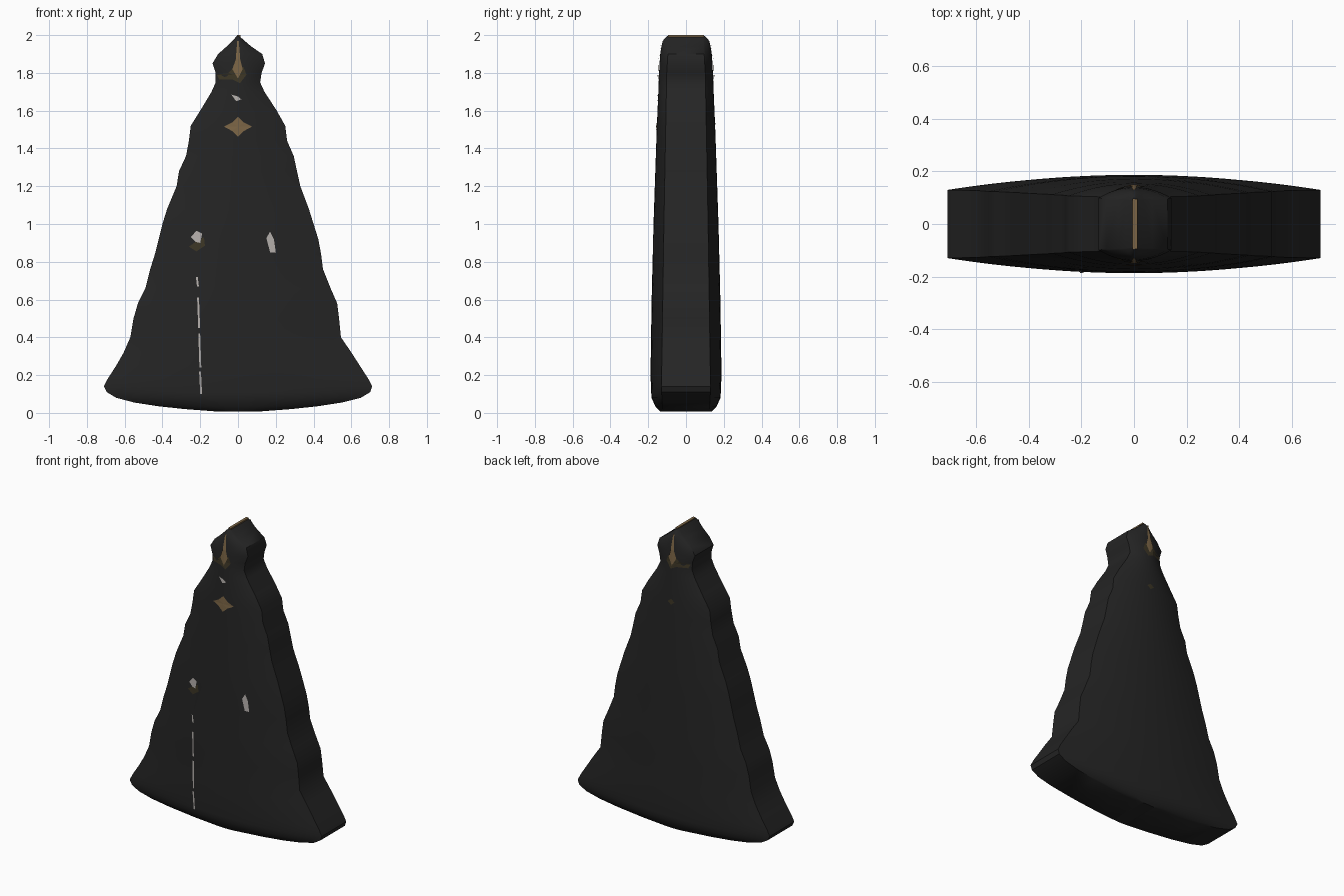
import bpy
import bmesh
import math

cube = bpy.data.objects.get("Cube")
if cube:
    bpy.data.objects.remove(cube)


def make_material(name, r, g, b):
    mat = bpy.data.materials.new(name)
    mat.use_nodes = True
    mat.diffuse_color = (r, g, b, 1)
    shader = mat.node_tree.nodes["Principled BSDF"]
    shader.inputs["Base Color"].default_value = (r, g, b, 1)
    shader.inputs["Roughness"].default_value = 0.9
    return mat


black = make_material("black cloth", 0.018, 0.018, 0.018)
gold = make_material("dull gold", 0.2, 0.13, 0.06)
olive = make_material("dark olive", 0.045, 0.036, 0.018)
grey = make_material("pale grey", 0.46, 0.43, 0.41)

# Silhouette of the cloak: height, left-hand edge, right-hand edge
OUTLINE = [
    (0.008, -.12, .12), (.02, -.28, .28), (.035, -.42, .42), (.055, -.55, .55),
    (.08, -.645, .65), (.11, -.695, .7), (.14, -.71, .71), (.18, -.69, .69),
    (.25, -.645, .645), (.32, -.605, .6), (.4, -.57, .545), (.5, -.553, .535),
    (.58, -.53, .525), (.66, -.49, .49), (.76, -.465, .45), (.84, -.44, .44),
    (.92, -.42, .425), (1, -.4, .4), (1.08, -.375, .375), (1.2, -.325, .33),
    (1.28, -.312, .312), (1.36, -.275, .295), (1.44, -.26, .26),
    (1.52, -.25, .25), (1.6, -.2, .205), (1.7, -.14, .14), (1.75, -.118, .117),
    (1.8, -.118, .125), (1.85, -.135, .143), (1.9, -.105, .128),
    (1.94, -.06, .07), (1.97, -.03, .035), (1.995, -.006, .006),
]
# Half depth along the middle and along the rim, by height
MIDDLE = [(0, .13), (.03, .16), (.08, .183), (.2, .188), (.6, .182), (1, .172),
          (1.5, .155), (1.85, .14), (1.92, .135), (1.97, .123), (2, .095)]
RIM = [(0, .125), (.14, .13), (1, .117), (1.8, .102), (2, .09)]
COLUMNS = 24


def sample(table, z, column=1):
    for low, high in zip(table, table[1:]):
        if z <= high[0]:
            t = max(0, (z - low[0]) / (high[0] - low[0]))
            return low[column] + t * (high[column] - low[column])
    return table[-1][column]


def half_depth(x, z):
    edge = sample(OUTLINE, z, 2 if x > 0 else 1)
    u = min(1, abs(x / edge))
    rim = sample(RIM, z)
    return rim + (sample(MIDDLE, z) - rim) * (1 - u * u)


def finish(name, bm, mat):
    bmesh.ops.recalc_face_normals(bm, faces=bm.faces)
    mesh = bpy.data.meshes.new(name)
    bm.to_mesh(mesh)
    bm.free()
    mesh.materials.append(mat)
    obj = bpy.data.objects.new(name, mesh)
    bpy.context.collection.objects.link(obj)
    return obj


# Cloak body: bulging front and back sheets joined by a flat rim band
bm = bmesh.new()
sheets = {}
for side in (-1, 1):
    sheets[side] = []
    for z, left, right in OUTLINE:
        row = []
        for i in range(COLUMNS + 1):
            u = 2 * i / COLUMNS - 1
            x = u * right if u > 0 else -u * left
            row.append(bm.verts.new((x, side * half_depth(x, z), z)))
        sheets[side].append(row)
    for a, b in zip(sheets[side], sheets[side][1:]):
        for i in range(COLUMNS):
            bm.faces.new((a[i], a[i + 1], b[i + 1], b[i]))
front, back = sheets[-1], sheets[1]
for r in range(len(OUTLINE) - 1):
    for i in (0, COLUMNS):
        bm.faces.new((front[r][i], front[r + 1][i], back[r + 1][i], back[r][i]))
for r in (0, -1):
    for i in range(COLUMNS):
        bm.faces.new((front[r][i], front[r][i + 1], back[r][i + 1], back[r][i]))
cloak = finish("cloak", bm, black)
bpy.ops.object.select_all(action="DESELECT")
cloak.select_set(True)
bpy.context.view_layer.objects.active = cloak
bpy.ops.object.shade_smooth_by_angle(angle=math.radians(38))


def patch(name, points, mat, side=-1, lift=0.004):
    """Thin plate that follows the cloak surface, fanned from its middle."""
    bm = bmesh.new()
    n = len(points)
    centre = (sum(p[0] for p in points) / n, sum(p[1] for p in points) / n)
    verts = [bm.verts.new((x, side * (half_depth(x, z) + lift), z))
             for x, z in points + [centre]]
    for i in range(n):
        bm.faces.new((verts[i], verts[(i + 1) % n], verts[n]))
    return finish(name, bm, mat)


def star(x, z, w, h, waist=0.4):
    """Four-pointed diamond with pinched sides."""
    return [(x + w * math.cos(a) * k, z + h * math.sin(a) * k)
            for a, k in ((i * math.pi / 4, waist if i % 2 else 1)
                         for i in range(8))]


# Collar ornament and chest brooch
for side, label in ((-1, "front"), (1, "back")):
    patch(label + "_collar", [(-.112, 1.79), (-.05, 1.8), (-.02, 1.83),
                              (.03, 1.83), (.045, 1.79), (.01, 1.745),
                              (-.03, 1.765), (-.1, 1.765)], olive, side)
    patch(label + "_collar_spike", [(-.004, 1.97), (.004, 1.97), (.012, 1.87),
                                    (.025, 1.82), (0, 1.77), (-.03, 1.82),
                                    (-.012, 1.87)], gold, side, 0.007)
patch("front_brooch", star(0, 1.515, .075, .052, .6), gold)
patch("back_brooch", star(0, 1.53, .025, .02, .7), olive, 1)
patch("throat_clasp", [(-.035, 1.685), (.0, 1.675), (.018, 1.66),
                       (-.01, 1.65)], grey)

# Sleeve marks
patch("right_cuff", [(-.25, .93), (-.22, .965), (-.19, .95), (-.2, .9),
                     (-.225, .905)], grey)
patch("right_cuff_trim", [(-.26, .88), (-.225, .905), (-.18, .93),
                          (-.175, .885), (-.22, .855)], olive, lift=0.003)
patch("left_cuff", [(.15, .925), (.17, .96), (.19, .92), (.2, .85),
                    (.17, .85)], grey)

# Broken seam running down the cloak
for i, (low, high) in enumerate(((.1, .22), (.24, .42), (.45, .61), (.67, .72))):
    x = -.192 - .03 * low
    patch(f"seam_{i + 1}", [(x - .005, low), (x + .005, low),
                            (x - .001, high), (x - .011, high)], grey)

# Gold ridge along the peak
bm = bmesh.new()
bmesh.ops.create_cube(bm, size=1)
for v in bm.verts:
    v.co = (v.co.x * .018 + .004, v.co.y * .19, v.co.z * .009 + 1.9955)
finish("peak_ridge", bm, gold)
